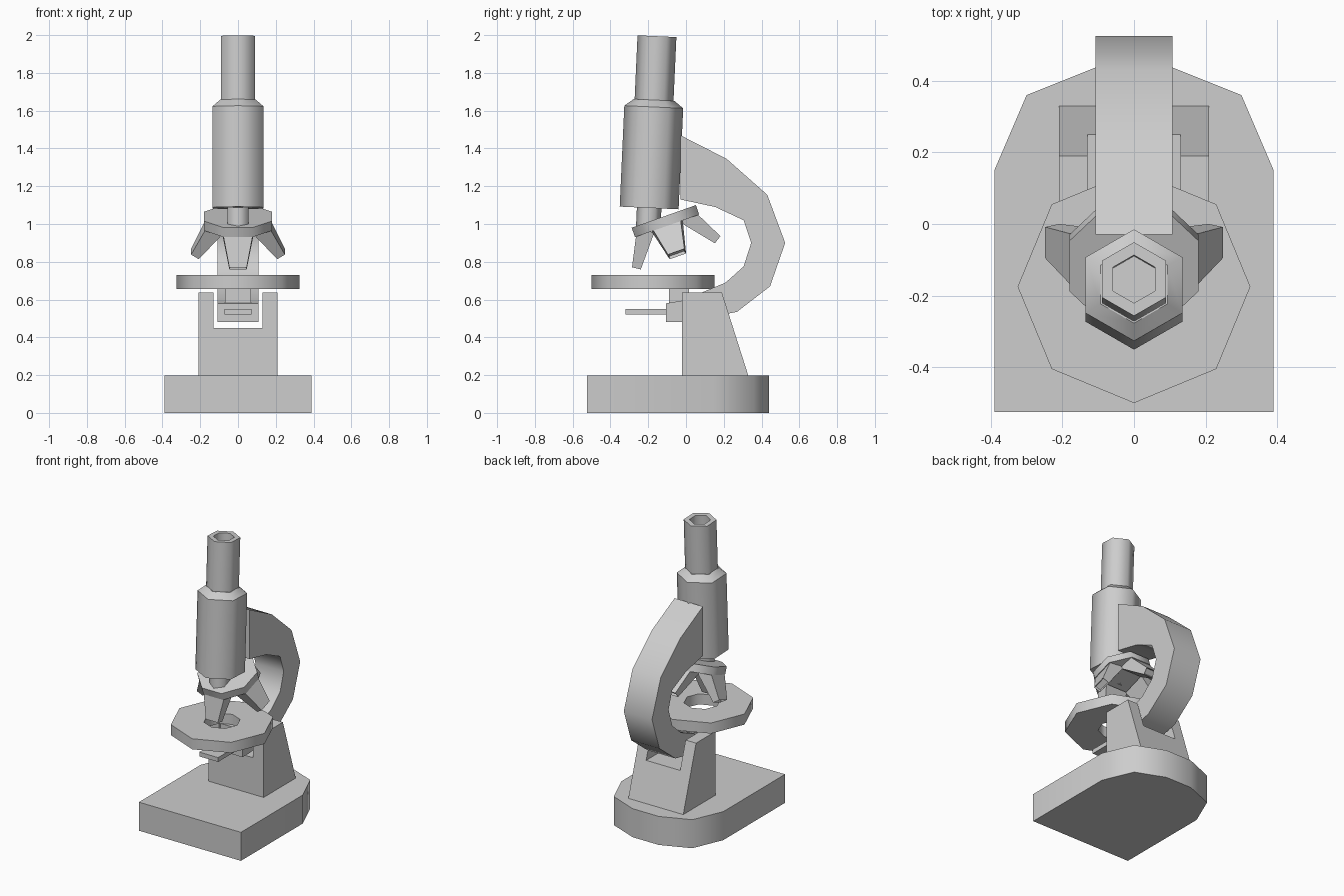
import bpy, bmesh, math
from mathutils import Matrix, Vector

cube = bpy.data.objects.get("Cube")
if cube:
    bpy.data.objects.remove(cube, do_unlink=True)

COLOUR = (0.61, 0.61, 0.61, 1)
grey = bpy.data.materials.new("plain grey")
grey.use_nodes = True
grey.diffuse_color = COLOUR
grey.node_tree.nodes["Principled BSDF"].inputs["Base Color"].default_value = COLOUR


def finish(name, bm, matrix=Matrix()):
    bmesh.ops.recalc_face_normals(bm, faces=bm.faces)
    mesh = bpy.data.meshes.new(name)
    bm.to_mesh(mesh)
    bm.free()
    mesh.materials.append(grey)
    obj = bpy.data.objects.new(name, mesh)
    bpy.context.collection.objects.link(obj)
    obj.matrix_world = matrix
    return obj


def smooth(bm, limit):
    for f in bm.faces:
        f.smooth = True
    for e in bm.edges:
        e.smooth = e.calc_face_angle(0) < math.radians(limit)


def extrude(name, outline, axis, low, high, limit=50):
    """Extrude a flat outline along x (points are y, z) or z (points are x, y)."""
    bm = bmesh.new()
    place = (lambda a, b: (low, a, b)) if axis == "x" else (lambda a, b: (a, b, low))
    face = bm.faces.new([bm.verts.new(place(*p)) for p in outline])
    new = bmesh.ops.extrude_face_region(bm, geom=[face])["geom"]
    step = Vector((high - low, 0, 0) if axis == "x" else (0, 0, high - low))
    for v in new:
        if isinstance(v, bmesh.types.BMVert):
            v.co += step
    bmesh.ops.recalc_face_normals(bm, faces=bm.faces)
    smooth(bm, limit)
    return finish(name, bm)


def lathe(name, profile, sides, phase, matrix):
    """Turn a closed (radius, height) profile into a many-sided solid."""
    bm = bmesh.new()
    rings = []
    for i in range(sides):
        a = math.radians(phase) + math.tau * i / sides
        rings.append([bm.verts.new((r * math.cos(a), r * math.sin(a), z)) for r, z in profile])
    n = len(profile)
    for i in range(sides):
        a, b = rings[i], rings[(i + 1) % sides]
        for j in range(n):
            k = (j + 1) % n
            if profile[j][0] or profile[k][0]:
                bm.faces.new((a[j], b[j], b[k], a[k]))
    bmesh.ops.remove_doubles(bm, verts=bm.verts, dist=0.0005)
    # Rim edges stay sharp, upright edges are shaded smooth
    for f in bm.faces:
        f.smooth = True
    for e in bm.edges:
        e.smooth = abs(e.verts[0].co.z - e.verts[1].co.z) > 0.001
    return finish(name, bm, matrix)


def box(name, x, y, z):
    return extrude(name, [(y[0], z[0]), (y[1], z[0]), (y[1], z[1]), (y[0], z[1])], "x", -x, x)


def frame(y, z, tilt):
    return Matrix.Translation((0, y, z)) @ Matrix.Rotation(math.radians(tilt), 4, "X")


# Base with rounded back
half = [(0.39, -0.525), (0.39, 0.15), (0.30, 0.36), (0.10, 0.44)]
extrude("base", half + [(-x, y) for x, y in reversed(half)], "z", 0, 0.197)

# Bracket: solid foot with two prongs around a slot
def slope(z):
    return 0.33 - (z - 0.197) * 0.318

def bracket_part(name, z0, z1, x0, x1):
    extrude(name, [(-0.02, z0), (slope(z0), z0), (slope(z1), z1), (-0.02, z1)], "x", x0, x1)

bracket_part("bracket_foot", 0.197, 0.45, -0.21, 0.21)
bracket_part("bracket_left_prong", 0.45, 0.637, 0.13, 0.21)
bracket_part("bracket_right_prong", 0.45, 0.637, -0.21, -0.13)

# Curved arm, running down through the slot
arm = [(-0.03, 1.47), (0.215, 1.345), (0.43, 1.155), (0.525, 0.90), (0.445, 0.67),
       (0.27, 0.535), (0.15, 0.51), (-0.02, 0.48), (-0.105, 0.48), (-0.105, 0.58),
       (0.015, 0.60), (0.09, 0.64), (0.21, 0.69), (0.305, 0.775), (0.345, 0.90),
       (0.305, 1.02), (0.155, 1.09), (-0.03, 1.13)]
extrude("arm", arm, "x", -0.108, 0.108)

# Stage, its support and the sliding plate below
lathe("stage", [(0.115, 0.657), (0.325, 0.657), (0.325, 0.73), (0.115, 0.73)],
      8, 0, frame(-0.175, 0, 0))
box("stage_support", 0.07, (-0.09, 0.015), (0.57, 0.66))
box("condenser_plate", 0.072, (-0.32, -0.10), (0.52, 0.55))

# Six-sided tube with shoulder and hollow eyepiece
tube = frame(-0.195, 1.085, -2.6)
lathe("tube", [(0, 0), (0.156, 0), (0.156, 0.535), (0.108, 0.572), (0, 0.572)], 6, 90, tube)
lathe("eyepiece", [(0, 0.56), (0.103, 0.56), (0.103, 0.91), (0.067, 0.91),
                   (0.067, 0.85), (0, 0.85)], 6, 90, tube)
lathe("tube_neck", [(0, -0.11), (0.065, -0.11), (0.065, 0.01), (0, 0.01)], 6, 90, tube)

# Tilted nosepiece
nose = frame(-0.10, 0.99, 19.4)
lathe("nosepiece", [(0, 0), (0.195, 0), (0.195, 0.053), (0, 0.053)], 8, 22.5, nose)

# Four splayed, tapered objectives
for i, side in enumerate(("left", "back", "right", "front")):
    bm = bmesh.new()
    axis = Vector((0.103, 0, -0.158)).normalized()
    across = Vector((-axis.z, 0, axis.x))
    loops = []
    for centre, thick, wide in (((0.115, 0, 0.015), 0.047, 0.085),
                                ((0.228, 0, -0.158), 0.024, 0.046)):
        loops.append([bm.verts.new(Vector(centre) + across * thick * s + Vector((0, wide * t, 0)))
                      for s, t in ((-1, -1), (1, -1), (1, 1), (-1, 1))])
    top, tip = loops
    bm.faces.new(top)
    end = bm.faces.new(tip)
    for j in range(4):
        k = (j + 1) % 4
        bm.faces.new((top[j], top[k], tip[k], tip[j]))
    bmesh.ops.recalc_face_normals(bm, faces=bm.faces)
    # Recessed lens opening
    bmesh.ops.inset_region(bm, faces=[end], thickness=0.008)
    for v in end.verts:
        v.co -= axis * 0.015
    finish(side + "_objective", bm, nose @ Matrix.Rotation(math.tau * i / 4, 4, "Z"))
